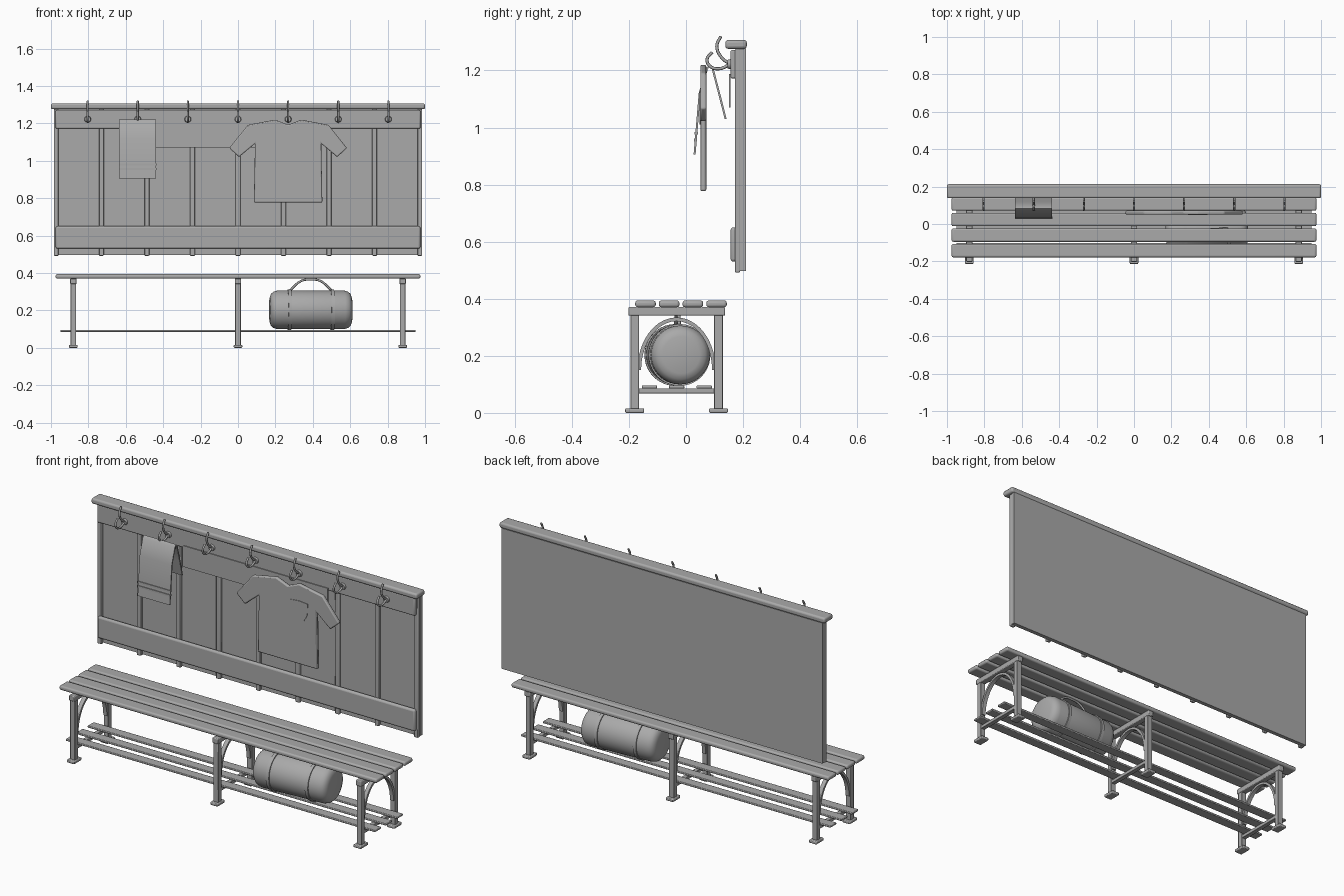
import bpy, bmesh, math
from mathutils import Vector, Matrix

if "Cube" in bpy.data.objects:
    bpy.data.objects.remove(bpy.data.objects["Cube"])

grey = bpy.data.materials.new("plain grey")
grey.diffuse_color = (0.4, 0.4, 0.4, 1)
grey.use_nodes = True
grey.node_tree.nodes["Principled BSDF"].inputs["Base Color"].default_value = grey.diffuse_color


def finish(name, bm, bevel=0.0, segments=2, smooth=True):
    bmesh.ops.recalc_face_normals(bm, faces=bm.faces)
    me = bpy.data.meshes.new(name)
    bm.to_mesh(me)
    bm.free()
    ob = bpy.data.objects.new(name, me)
    bpy.context.collection.objects.link(ob)
    me.materials.append(grey)
    if bevel:
        mod = ob.modifiers.new("bevel", 'BEVEL')
        mod.width, mod.segments, mod.limit_method = bevel, segments, 'ANGLE'
    if smooth:
        bpy.ops.object.select_all(action='DESELECT')
        ob.select_set(True)
        bpy.context.view_layer.objects.active = ob
        bpy.ops.object.shade_smooth_by_angle(angle=math.radians(35))
    return ob


def box(name, x, y, z, bevel=0.0, segments=2):
    """Box from three (low, high) ranges."""
    bm = bmesh.new()
    bmesh.ops.create_cube(bm, size=1)
    for v in bm.verts:
        v.co = [lo + (c + 0.5) * (hi - lo) for c, (lo, hi) in zip(v.co, (x, y, z))]
    return finish(name, bm, bevel, segments)


def plate(name, outline, y0, y1, bevel=0.0):
    """Outline in x, z extruded along y."""
    bm = bmesh.new()
    face = bm.faces.new([bm.verts.new((x, y0, z)) for x, z in outline])
    ext = bmesh.ops.extrude_face_region(bm, geom=[face])
    bmesh.ops.translate(bm, vec=(0, y1 - y0, 0),
                        verts=[v for v in ext['geom'] if isinstance(v, bmesh.types.BMVert)])
    return finish(name, bm, bevel)


def strip(name, path, x0, x1, thick, closed=False):
    """Flat band following a y, z path, as wide as x0..x1."""
    bm = bmesh.new()
    n = len(path)
    rings = []
    for i, (y, z) in enumerate(path):
        a = path[(i - 1) % n] if closed else path[max(i - 1, 0)]
        b = path[(i + 1) % n] if closed else path[min(i + 1, n - 1)]
        t = Vector((b[0] - a[0], b[1] - a[1])).normalized() * thick / 2
        rings.append([bm.verts.new((x, y - s * t.y, z + s * t.x))
                      for x, s in ((x0, 1), (x1, 1), (x1, -1), (x0, -1))])
    for i in range(n if closed else n - 1):
        a, b = rings[i], rings[(i + 1) % n]
        for k in range(4):
            bm.faces.new((a[k], a[(k + 1) % 4], b[(k + 1) % 4], b[k]))
    if not closed:
        bm.faces.new(rings[0])
        bm.faces.new(rings[-1])
    return finish(name, bm)


def rod(name, points, radius):
    """Round bar smoothly following 3D points."""
    cu = bpy.data.curves.new(name, 'CURVE')
    cu.dimensions, cu.bevel_depth, cu.bevel_resolution = '3D', radius, 2
    cu.use_fill_caps, cu.resolution_u = True, 6
    sp = cu.splines.new('BEZIER')
    sp.bezier_points.add(len(points) - 1)
    for bp, p in zip(sp.bezier_points, points):
        bp.co, bp.handle_left_type, bp.handle_right_type = p, 'AUTO', 'AUTO'
    ob = bpy.data.objects.new(name, cu)
    bpy.context.collection.objects.link(ob)
    cu.materials.append(grey)
    return ob


# Wall panel: board, cap, rails and battens
box("back_board", (-0.985, 0.985), (0.188, 0.21), (0.497, 1.277))
box("top_cap", (-1, 1), (0.138, 0.213), (1.276, 1.307), 0.01, 3)
box("hook_rail", (-0.975, 0.975), (0.156, 0.18), (1.172, 1.272), 0.006)
box("lower_rail", (-0.975, 0.975), (0.156, 0.18), (0.53, 0.65), 0.01, 3)
box("notice_strip", (-0.445, 0.445), (0.151, 0.156), (1.07, 1.187))
for i in range(-4, 5):
    x = max(-0.972, min(0.972, i * 0.2435))
    w = 0.013
    box("batten", (x - w, x + w), (0.172, 0.19), (0.492, 1.276), 0.004)

# Double coat hooks with round bases
for i in range(-3, 4):
    x = i * 0.268
    bm = bmesh.new()
    bmesh.ops.create_cone(bm, cap_ends=True, segments=20, radius1=0.018, radius2=0.015, depth=0.012,
                          matrix=Matrix.Translation((x, 0.151, 1.222)) @ Matrix.Rotation(math.pi / 2, 4, 'X'))
    finish("hook_base", bm)
    upper = [(0.152, 1.224), (0.125, 1.245), (0.108, 1.285), (0.122, 1.32)]
    lower = [(0.152, 1.22), (0.115, 1.206), (0.083, 1.216), (0.074, 1.24), (0.092, 1.264)]
    rod("upper_prong", [(x, y, z) for y, z in upper], 0.0055)
    rod("lower_prong", [(x, y, z) for y, z in lower], 0.0055)

# Towel folded over a hook, with two woven bands
towel = [(0.03, 0.905), (0.038, 1.0), (0.048, 1.12), (0.074, 1.208), (0.083, 1.218),
         (0.093, 1.208), (0.116, 1.12), (0.139, 1.03)]
strip("towel", towel, -0.635, -0.438, 0.007)
for z in (0.957, 0.98):
    y = 0.03 + (z - 0.905) * 0.084
    box("towel_band", (-0.637, -0.436), (y - 0.007, y + 0.005), (z - 0.005, z + 0.005))

# Shirt with a plain chest patch
half = [(0.07, 1.22), (0.215, 1.192), (0.315, 1.068), (0.262, 1.02), (0.177, 1.092), (0.183, 0.777)]
outline = [(0, 1.192)] + half + [(-x, z) for x, z in reversed(half)]
plate("shirt", [(0.268 + x, z) for x, z in outline], 0.05, 0.071, 0.006)
patch = [(-0.052, 1.125), (0, 1.13), (0.052, 1.125), (0.05, 1.065), (0.03, 1.025),
         (0, 1.01), (-0.03, 1.025), (-0.05, 1.065)]
plate("chest_patch", [(0.342 + x, z) for x, z in patch], 0.047, 0.052)

# Bench slats and low shelf slats
for i in range(4):
    y = -0.142 + i * 0.083
    box("seat_slat", (-0.975, 0.975), (y - 0.036, y + 0.036), (0.37, 0.394), 0.009, 3)
for y in (-0.128, -0.033, 0.064):
    box("shelf_slat", (-0.95, 0.95), (y - 0.027, y + 0.027), (0.085, 0.096), 0.003)

# Three leg frames with arched braces
for x in (-0.88, 0, 0.88):
    for y in (-0.18, 0.114):
        box("leg", (x - 0.015, x + 0.015), (y - 0.015, y + 0.015), (0.01, 0.345), 0.003)
        box("foot", (x - 0.023, x + 0.023), (y - 0.033, y + 0.033), (0, 0.016), 0.004)
    box("frame_top", (x - 0.017, x + 0.017), (-0.202, 0.137), (0.341, 0.371), 0.004)
    box("frame_bottom", (x - 0.012, x + 0.012), (-0.17, 0.104), (0.068, 0.086), 0.002)
    arch = [(-0.033 - 0.131 * math.cos(math.pi * k / 20), 0.15 + 0.178 * math.sin(math.pi * k / 20))
            for k in range(21)]
    strip("arch_brace", arch, x - 0.011, x + 0.011, 0.013)

# Duffel bag: lathed body, straps and handle, slightly turned
bag = []
profile = [(-0.22, 0.0), (-0.22, 0.065), (-0.213, 0.085), (-0.2, 0.097), (-0.18, 0.103)]
profile += [(-x, r) for x, r in reversed(profile)]
bm = bmesh.new()
verts = [bm.verts.new((x, 0, r)) for x, r in profile]
edges = [bm.edges.new(p) for p in zip(verts, verts[1:])]
bmesh.ops.spin(bm, geom=verts + edges, axis=(1, 0, 0), cent=(0, 0, 0),
               angle=math.tau, steps=40, use_duplicate=False)
bmesh.ops.remove_doubles(bm, verts=bm.verts, dist=1e-4)
bag.append(finish("bag_body", bm))
ring = [(0.105 * math.cos(math.tau * k / 40), 0.105 * math.sin(math.tau * k / 40)) for k in range(40)]
for x in (-0.115, 0.115):
    bag.append(strip("bag_strap", ring, x - 0.009, x + 0.009, 0.007, closed=True))
bag.append(rod("bag_handle", [(-0.115, 0, 0.1), (-0.05, 0, 0.155), (0, 0, 0.162),
                              (0.05, 0, 0.155), (0.115, 0, 0.1)], 0.006))
for ob in bag:
    ob.matrix_world = Matrix.Translation((0.389, -0.03, 0.203)) @ Matrix.Rotation(0.06, 4, 'Z')
